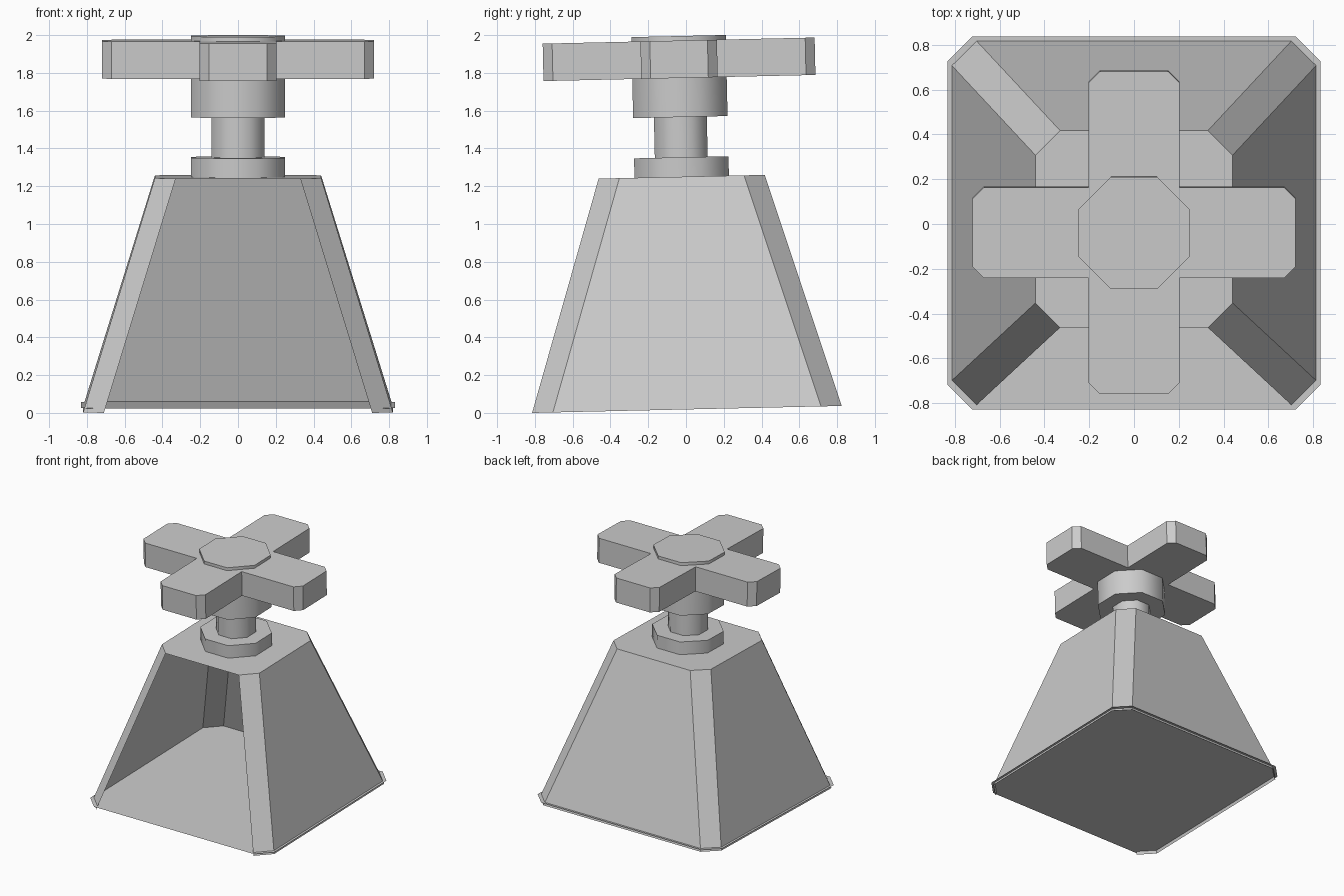
import bpy, bmesh, math
from mathutils import Matrix

if "Cube" in bpy.data.objects:
    bpy.data.objects.remove(bpy.data.objects["Cube"], do_unlink=True)

# Single plain grey
grey = bpy.data.materials.new("plain_grey")
grey.use_nodes = True
GREY = (0.6, 0.6, 0.6, 1.0)
grey.diffuse_color = GREY
grey.node_tree.nodes["Principled BSDF"].inputs["Base Color"].default_value = GREY

# The whole valve leans back very slightly
TILT = Matrix.Translation((0, 0.005, 0.0184)) @ Matrix.Rotation(math.radians(1.29), 4, "X")


def finish(name, bm, smooth=False):
    mesh = bpy.data.meshes.new(name)
    bm.to_mesh(mesh)
    bm.free()
    mesh.materials.append(grey)
    obj = bpy.data.objects.new(name, mesh)
    bpy.context.collection.objects.link(obj)
    obj.matrix_world = TILT
    if smooth:
        bpy.ops.object.select_all(action="DESELECT")
        obj.select_set(True)
        bpy.context.view_layer.objects.active = obj
        bpy.ops.object.shade_smooth_by_angle(angle=math.radians(50))
    return obj


def quarter_turns(points):
    """Repeat an outline section four times around the z axis."""
    out = []
    for _ in range(4):
        out += points
        points = [(-y, x) for x, y in points]
    return out


def cut_square(half, cut):
    """Square outline with its corners cut off, starting on the front side."""
    f = half - cut
    return quarter_turns([(-f, -half), (f, -half)])


def ring(bm, outline, z):
    return [bm.verts.new((x, y, z)) for x, y in outline]


def prism(name, outline, z0, z1, smooth=False):
    bm = bmesh.new()
    low, high = ring(bm, outline, z0), ring(bm, outline, z1)
    n = len(outline)
    for i in range(n):
        j = (i + 1) % n
        bm.faces.new((low[i], low[j], high[j], high[i]))
    bm.faces.new(low[::-1])
    bm.faces.new(high)
    return finish(name, bm, smooth)


def octagon(apothem):
    r = apothem / math.cos(math.pi / 8)
    return [(r * math.cos((i + 0.5) * math.pi / 4), r * math.sin((i + 0.5) * math.pi / 4))
            for i in range(8)]


# Thin tapered housing, open on the front
bm = bmesh.new()
low = ring(bm, cut_square(0.82, 0.11), 0)
high = ring(bm, cut_square(0.44, 0.11), 1.232)
for i in range(1, 8):
    j = (i + 1) % 8
    bm.faces.new((low[i], low[j], high[j], high[i]))
bm.faces.new(high)
finish("housing", bm)

# Floor sheet, a little wider than the housing
bm = bmesh.new()
bm.faces.new(ring(bm, cut_square(0.832, 0.11), 0.023))
finish("floor_sheet", bm)

# Stem, collar and hub
prism("collar", octagon(0.25), 1.232, 1.335, True)
prism("stem", octagon(0.14), 1.335, 1.548, True)
prism("hub", octagon(0.25), 1.548, 1.977, True)

# Four-armed handle with cut arm ends
w, length, c = 0.2025, 0.72, 0.05
arm = [(w, -w), (length - c, -w), (length, -w + c), (length, w - c), (length - c, w)]
prism("cross_handle", quarter_turns(arm), 1.755, 1.953)
